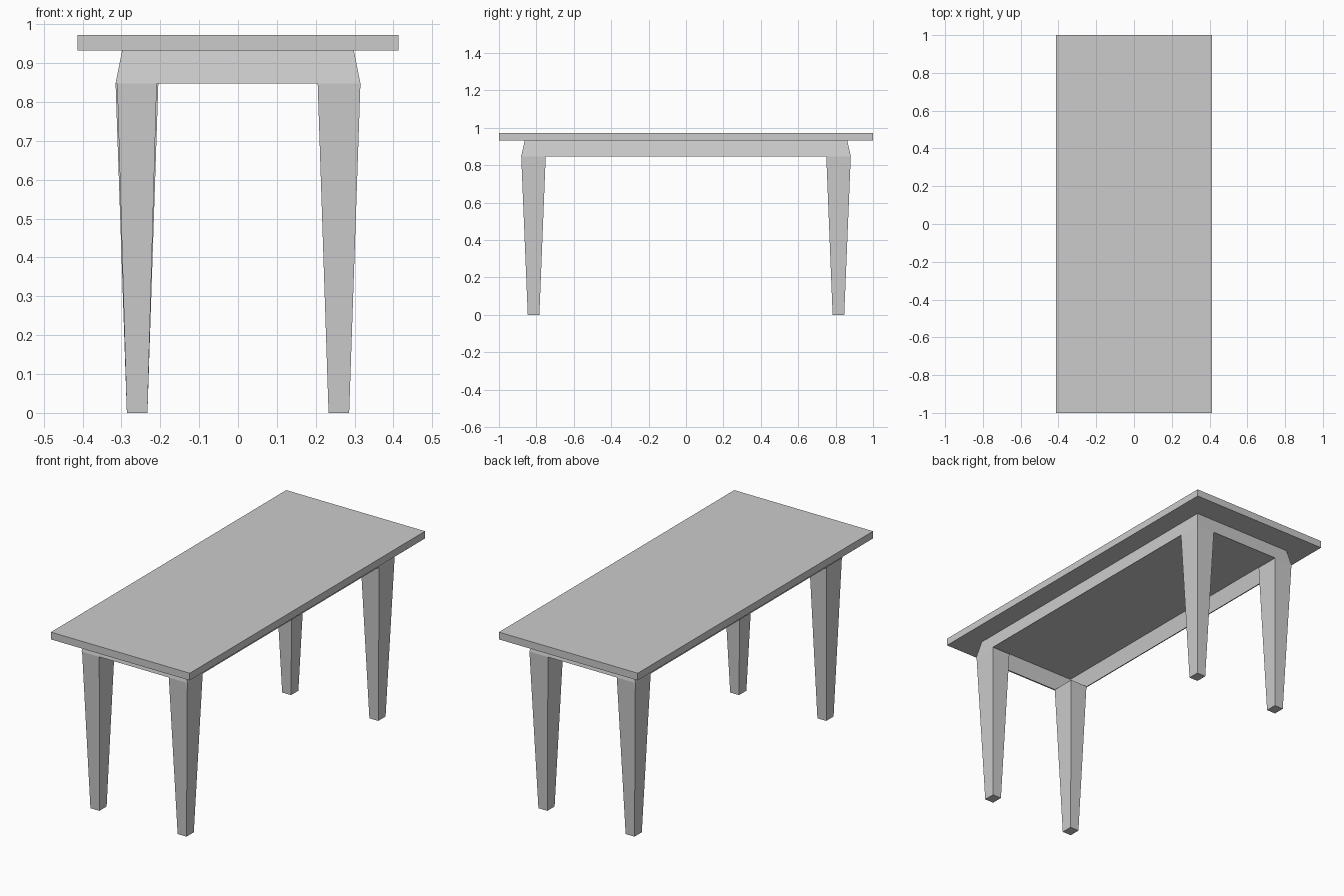
import bpy, bmesh

if "Cube" in bpy.data.objects:
    bpy.data.objects.remove(bpy.data.objects["Cube"])

TOP_Z, APRON_TOP, APRON_LOW = 0.972, 0.933, 0.848


def rect(x0, x1, y0, y1, z):
    return [(x0, y0, z), (x1, y0, z), (x1, y1, z), (x0, y1, z)]


def loft(name, low, high, capped=True):
    """Four walls between two rectangles, with optional end faces."""
    bm = bmesh.new()
    a = [bm.verts.new(p) for p in low]
    b = [bm.verts.new(p) for p in high]
    for i in range(4):
        j = (i + 1) % 4
        bm.faces.new((a[i], a[j], b[j], b[i]))
    if capped:
        bm.faces.new(a[::-1])
        bm.faces.new(b)
    mesh = bpy.data.meshes.new(name)
    bm.to_mesh(mesh)
    bm.free()
    obj = bpy.data.objects.new(name, mesh)
    bpy.context.collection.objects.link(obj)
    return obj


# Flat tabletop slab
loft("tabletop",
     rect(-0.413, 0.413, -1, 1, APRON_TOP),
     rect(-0.413, 0.413, -1, 1, TOP_Z))

# Thin apron boards leaning inward, open above and below
apron = loft("apron",
             rect(-0.315, 0.315, -0.881, 0.881, APRON_LOW),
             rect(-0.298, 0.298, -0.862, 0.862, APRON_TOP), capped=False)
board = apron.modifiers.new("board_thickness", 'SOLIDIFY')
board.thickness = 0.003
board.offset = -1

# Tapered legs under the four corners; the front left one is slimmer
for sy, end in ((-1, "front"), (1, "back")):
    for sx, side in ((-1, "left"), (1, "right")):
        slim = 0.004 if (sx, sy) == (-1, -1) else 0
        ys = sorted((sy * 0.784, sy * 0.846)), sorted((sy * 0.75, sy * 0.881))
        xs = (sorted((sx * 0.233, sx * 0.286)),
              sorted((sx * (0.205 + slim), sx * (0.315 - slim))))
        loft(f"{end}_{side}_leg", rect(*xs[0], *ys[0], 0),
             rect(*xs[1], *ys[1], APRON_LOW))
